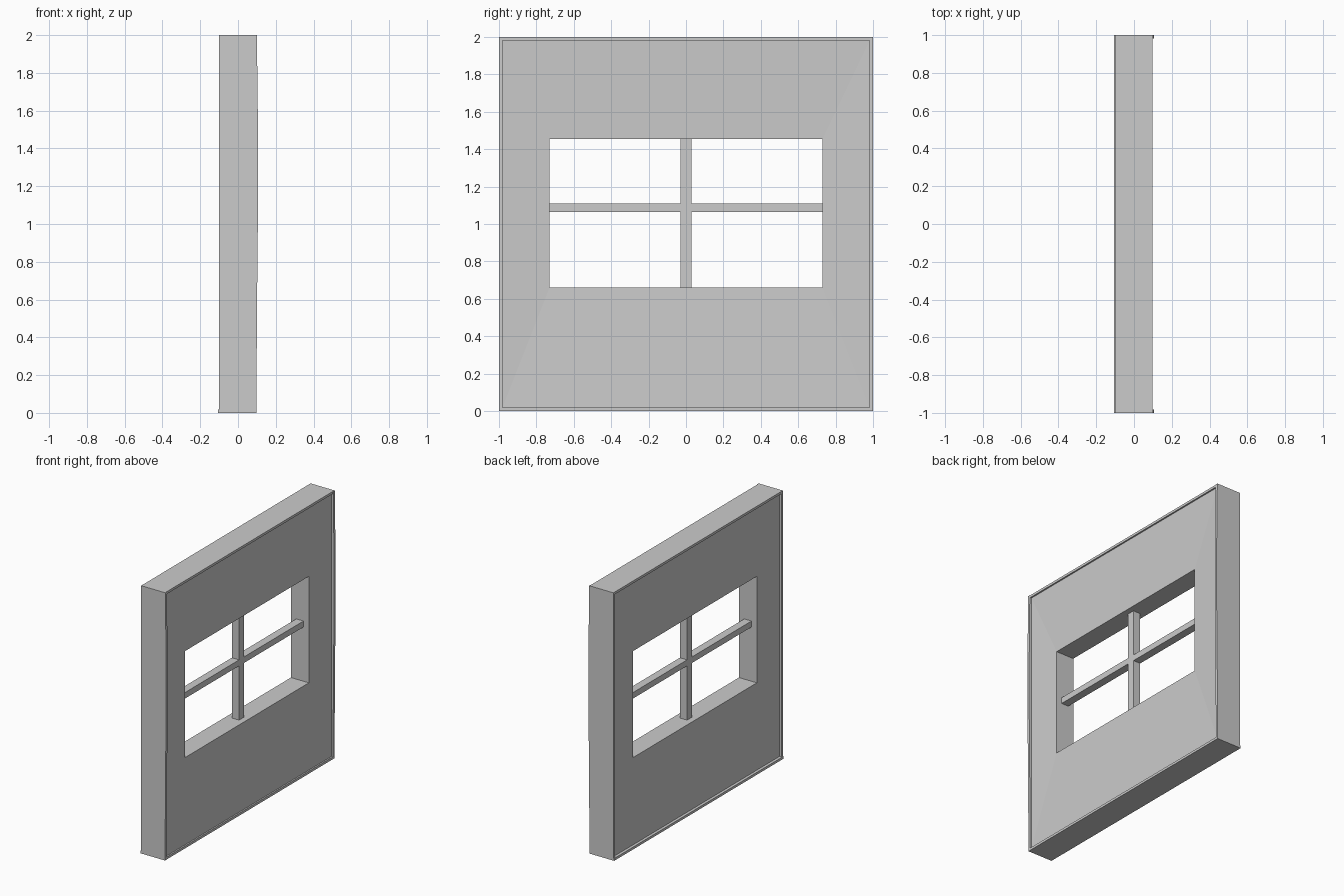
import bpy
import bmesh

cube = bpy.data.objects.get("Cube")
if cube:
    bpy.data.objects.remove(cube, do_unlink=True)

grey = bpy.data.materials.new("plain_grey")
grey.use_nodes = True
grey.diffuse_color = (0.6, 0.6, 0.6, 1)
grey.node_tree.nodes["Principled BSDF"].inputs["Base Color"].default_value = (0.6, 0.6, 0.6, 1)


def finish(name, bm):
    bmesh.ops.recalc_face_normals(bm, faces=bm.faces)
    mesh = bpy.data.meshes.new(name)
    bm.to_mesh(mesh)
    bm.free()
    mesh.materials.append(grey)
    obj = bpy.data.objects.new(name, mesh)
    bpy.context.collection.objects.link(obj)
    return obj


def swept_frame(name, rings):
    """Join rectangular rings (x, half width, bottom, top) into a closed frame."""
    bm = bmesh.new()
    loops = [[bm.verts.new(p) for p in ((x, -w, lo), (x, w, lo), (x, w, hi), (x, -w, hi))]
             for x, w, lo, hi in rings]
    for a, b in zip(loops, loops[1:] + loops[:1]):
        for i in range(4):
            j = (i + 1) % 4
            bm.faces.new((a[i], a[j], b[j], b[i]))
    return finish(name, bm)


def prism(name, outline, y0, y1):
    """Extrude an outline of (x, z) points along y."""
    bm = bmesh.new()
    face = bm.faces.new([bm.verts.new((x, y0, z)) for x, z in outline])
    new = bmesh.ops.extrude_face_region(bm, geom=[face])["geom"]
    bmesh.ops.translate(bm, vec=(0, y1 - y0, 0),
                        verts=[v for v in new if isinstance(v, bmesh.types.BMVert)])
    return finish(name, bm)


def box(name, x0, x1, y0, y1, z0, z1):
    return prism(name, [(x0, z0), (x1, z0), (x1, z1), (x0, z1)], y0, y1)


# Wall with a thin raised rim, gently dished faces and a window opening
RIM = 0.018
HOLE = (0.73, 0.66, 1.455)
outer = (1.0, 0.0, 2.0)
inner = (1.0 - RIM, RIM, 2.0 - RIM)
swept_frame("wall", [
    (0.097, *outer), (0.097, *inner), (0.086, *inner), (0.074, *HOLE),
    (-0.074, *HOLE), (-0.086, *inner), (-0.1, *inner), (-0.1, *outer),
])

# Slightly bowed upright rims on the left face, and the lower lip opposite
bow = [(0.09, 0), (0.097, 0), (0.101, 0.6), (0.107, 1.2), (0.107, 1.4), (0.1, 2), (0.09, 2)]
for side, y in (("front", -1.0), ("back", 1.0 - RIM)):
    prism(side + "_upright_rim", bow, y, y + RIM)
box("lower_lip", -0.107, -0.095, -1, 1, 0, RIM)

# Window bars
box("vertical_bar", -0.03, 0.03, -0.03, 0.03, HOLE[1], HOLE[2])
for side, y0, y1 in (("front", -HOLE[0], -0.03), ("back", 0.03, HOLE[0])):
    box(side + "_horizontal_bar", -0.03, 0.03, y0, y1, 1.065, 1.11)
